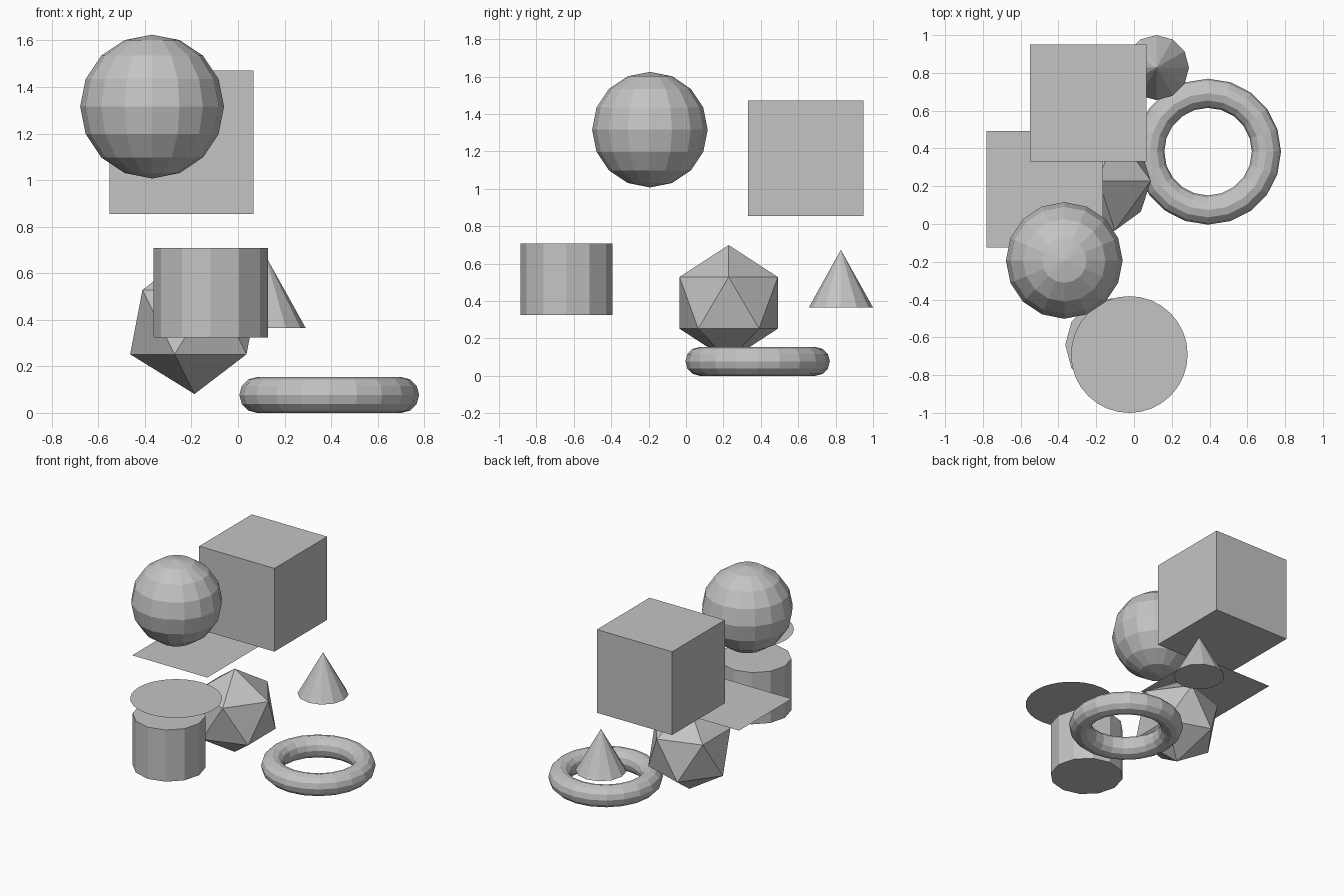
import bpy

# Remove the default cube
cube = bpy.data.objects.get("Cube")
if cube:
    bpy.data.objects.remove(cube, do_unlink=True)

R = 0.309  # shared base radius
ops = bpy.ops.mesh

# Single grey material
grey = bpy.data.materials.new("plain grey")
grey.use_nodes = True
tone = (0.55, 0.55, 0.55, 1)
grey.diffuse_color = tone
grey.node_tree.nodes["Principled BSDF"].inputs["Base Color"].default_value = tone


def add(name, primitive, location, **settings):
    """Create one flat-shaded primitive, named and coloured."""
    primitive(location=location, **settings)
    obj = bpy.context.object
    obj.name = obj.data.name = name
    obj.data.materials.append(grey)
    return obj


# Flat sheets
add("square_plane", ops.primitive_plane_add, (-0.473, 0.184, 0.774), size=2 * R)
add("round_disc", ops.primitive_circle_add, (-0.025, -0.691, 0.872),
    vertices=32, radius=R, fill_type='NGON')

# Solid bodies
add("box", ops.primitive_cube_add, (-0.242, 0.641, 1.163), size=2 * R)
add("ball", ops.primitive_uv_sphere_add, (-0.369, -0.193, 1.316),
    segments=16, ring_count=8, radius=R)
add("twenty_sided_solid", ops.primitive_ico_sphere_add, (-0.187, 0.228, 0.39),
    subdivisions=1, radius=R)
add("cylinder", ops.primitive_cylinder_add, (-0.118, -0.64, 0.516),
    vertices=12, radius=0.246, depth=0.384)
add("cone", ops.primitive_cone_add, (0.119, 0.828, 0.519),
    vertices=12, radius1=0.172, radius2=0, depth=R)
add("ring", ops.primitive_torus_add, (0.392, 0.383, 0.077),
    major_segments=20, minor_segments=12, major_radius=R, minor_radius=R / 4)
